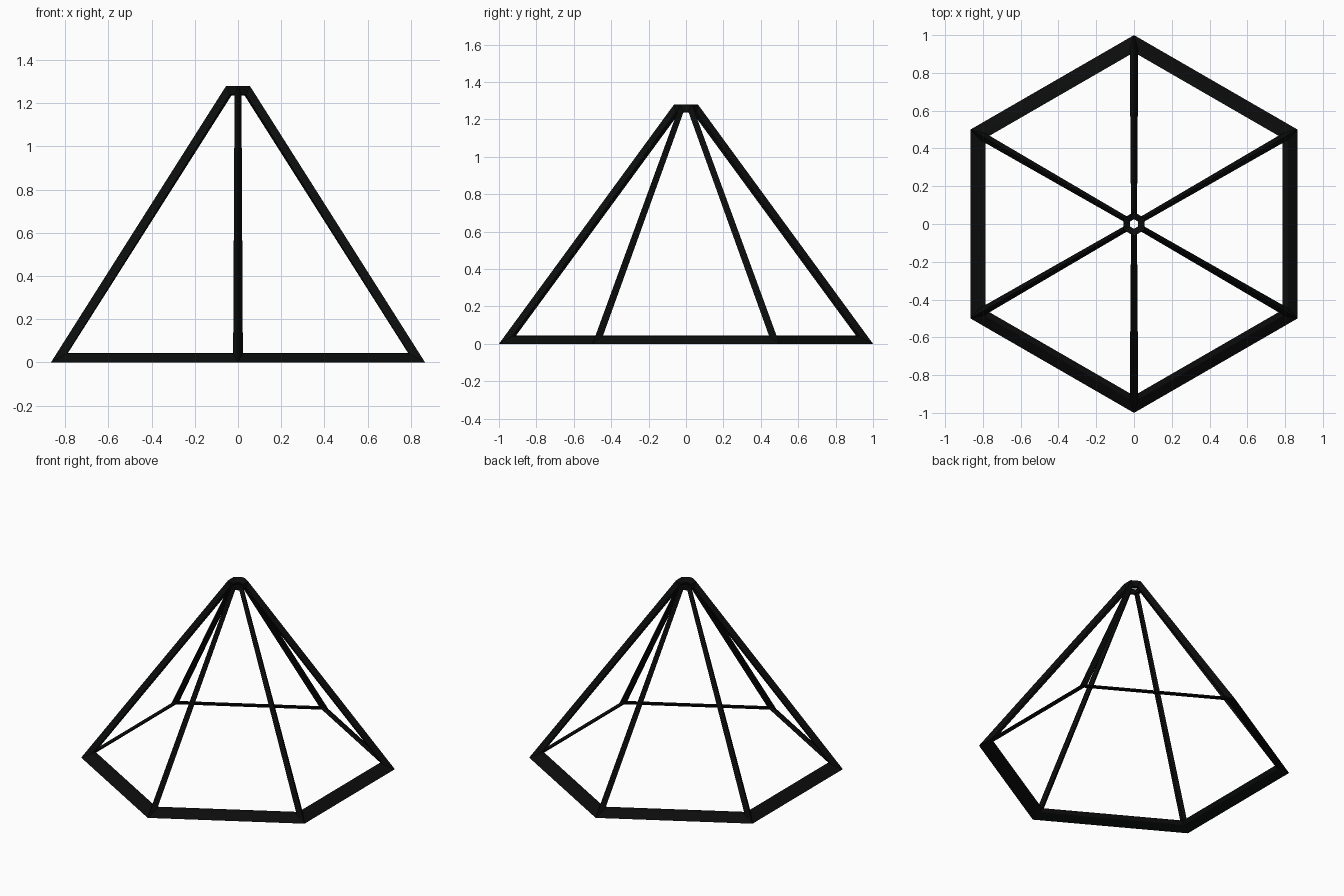
import bpy, bmesh, math
from mathutils import Vector

if "Cube" in bpy.data.objects:
    bpy.data.objects.remove(bpy.data.objects["Cube"])

N = 6
T30 = math.tan(math.pi / N)
C30 = math.cos(math.pi / N)

black = bpy.data.materials.new("black")
black.diffuse_color = (0.0035, 0.0037, 0.0037, 1)
black.use_nodes = True
black.node_tree.nodes["Principled BSDF"].inputs["Base Color"].default_value = black.diffuse_color


def corner(k, apothem, z):
    """Point on hexagon corner k."""
    a = math.radians(90 + 60 * k)
    r = apothem / C30
    return Vector((r * math.cos(a), r * math.sin(a), z))


def on_side(k, apothem, side, inset, z):
    """Point on side face k, set in from its left (-1) or right (+1) edge."""
    a = math.radians(120 + 60 * k)
    h = side * (apothem * T30 - inset)
    return Vector((apothem * math.cos(a) - h * math.sin(a),
                   apothem * math.sin(a) + h * math.cos(a), z))


bm = bmesh.new()


def ring(outer, inner, cap, side, inset):
    """Corner points of one hexagonal ring; each value is (apothem, z)."""
    new = bm.verts.new
    return dict(
        o=[new(corner(k, *outer)) for k in range(N)],
        i=[new(corner(k, *inner)) for k in range(N)],
        c=[new(corner(k, *cap)) for k in range(N)],
        a=[new(on_side(k, side[0], -1, inset, side[1])) for k in range(N)],
        b=[new(on_side(k, side[0], 1, inset, side[1])) for k in range(N)])


base = ring((0.866, 0), (0.787, 0.044), (0.804, 0.022), (0.815, 0.041), 0.026)
top = ring((0.055, 1.28), (0.030, 1.236), (0.022, 1.258), (0.055, 1.239), 0.0185)

for k in range(N):
    j = (k + 1) % N
    # base and top ring bars
    for r in (base, top):
        o, i, c, a, b = (r[n] for n in "oicab")
        bm.faces.new((o[k], o[j], b[k], a[k]))
        bm.faces.new((a[k], b[k], i[j], i[k]))
        bm.faces.new((i[k], i[j], c[j], c[k]))
        bm.faces.new((c[k], c[j], o[j], o[k]))
    # sloping strut at this corner
    lo, hi = ([r["o"][k], r["a"][k], r["i"][k], r["b"][k - 1]] for r in (base, top))
    for n in range(4):
        m = (n + 1) % 4
        bm.faces.new((lo[n], lo[m], hi[m], hi[n]))

bmesh.ops.recalc_face_normals(bm, faces=bm.faces)
me = bpy.data.meshes.new("hexagonal_frame")
bm.to_mesh(me)
bm.free()
me.materials.append(black)
obj = bpy.data.objects.new("hexagonal_frame", me)
bpy.context.collection.objects.link(obj)
